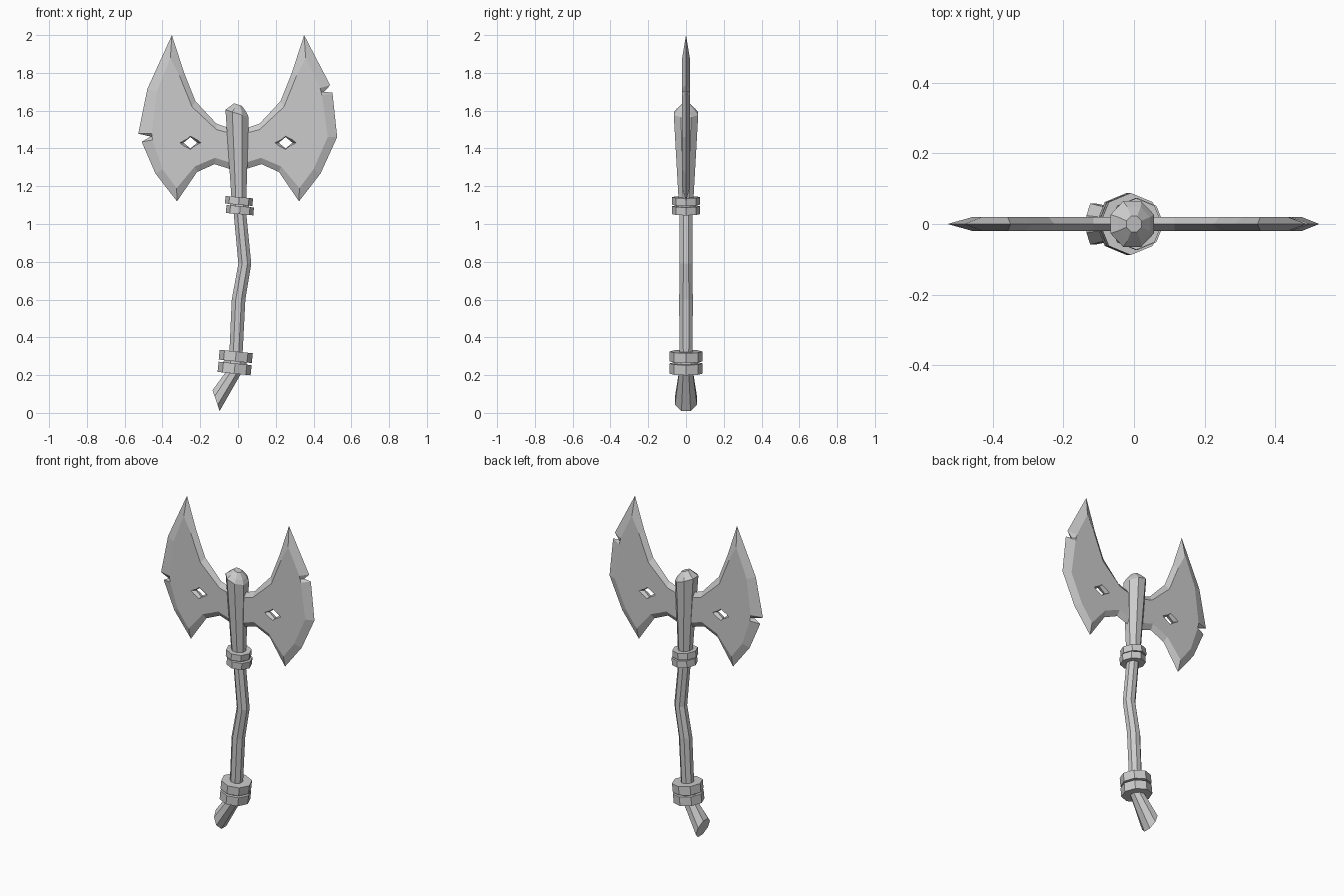
import bpy, bmesh
from math import cos, sin, pi, radians

if "Cube" in bpy.data.objects:
    bpy.data.objects.remove(bpy.data.objects["Cube"])


def make_object(name, bm):
    bmesh.ops.recalc_face_normals(bm, faces=bm.faces)
    mesh = bpy.data.meshes.new(name)
    bm.to_mesh(mesh)
    bm.free()
    obj = bpy.data.objects.new(name, mesh)
    bpy.context.collection.objects.link(obj)
    return obj


def loft(name, sections, turn=pi / 8, sides=8):
    """Octagonal tube; each section is (x, z, radius, tilt in degrees)."""
    bm = bmesh.new()
    rings = []
    for x, z, r, tilt in sections:
        t = radians(tilt)
        ring = []
        for i in range(sides):
            a = turn + 2 * pi * i / sides
            u = r * cos(a)
            ring.append(bm.verts.new((x + u * cos(t), r * sin(a), z - u * sin(t))))
        rings.append(ring)
    for lo, hi in zip(rings, rings[1:]):
        for i in range(sides):
            j = (i + 1) % sides
            bm.faces.new((lo[i], lo[j], hi[j], hi[i]))
    bm.faces.new(rings[0])
    bm.faces.new(rings[-1])
    return make_object(name, bm)


def diamond_cutter(name, cx, cz):
    """Diamond hole that narrows towards the middle of the blade."""
    bm = bmesh.new()
    rings = []
    for y, w, h in ((-0.04, 0.075, 0.04), (0, 0.036, 0.03), (0.04, 0.075, 0.04)):
        rings.append([bm.verts.new((cx + dx * w, y, cz + dz * h))
                      for dx, dz in ((1, 0), (0, 1), (-1, 0), (0, -1))])
    for lo, hi in zip(rings, rings[1:]):
        for i in range(4):
            j = (i + 1) % 4
            bm.faces.new((lo[i], lo[j], hi[j], hi[i]))
    bm.faces.new(rings[0])
    bm.faces.new(rings[-1])
    obj = make_object(name, bm)
    obj.hide_render = True
    obj.hide_set(True)
    return obj


def blade(name, side, profile):
    """Profile rows: sharp edge x, z and matching flat-face corner x, z."""
    bm = bmesh.new()
    edge = [bm.verts.new((side * p[0], 0, p[1])) for p in profile]
    n = len(profile)
    for y in (-0.02, 0.02):
        flat = [bm.verts.new((side * p[2], y, p[3])) for p in profile]
        bm.faces.new(flat)
        for i in range(n):
            j = (i + 1) % n
            bm.faces.new((edge[i], edge[j], flat[j], flat[i]))
    obj = make_object(name, bm)
    cut = obj.modifiers.new("diamond hole", 'BOOLEAN')
    cut.operation = 'DIFFERENCE'
    cut.solver = 'EXACT'
    cut.object = diamond_cutter(name + "_hole_cutter", side * 0.252, 1.43)
    return obj


# Twin blades: shared outline, each with its own chipped cutting edge
upper = [(0, 1.50, 0, 1.475), (0.04, 1.505, 0.04, 1.48), (0.115, 1.532, 0.115, 1.50),
         (0.225, 1.65, 0.243, 1.62), (0.285, 1.80, 0.31, 1.785), (0.35, 2.0, 0.358, 1.88)]
lower = [(0.437, 1.267, 0.40, 1.29), (0.323, 1.12, 0.325, 1.19),
         (0.217, 1.275, 0.228, 1.305), (0.124, 1.317, 0.122, 1.35),
         (0.04, 1.29, 0.04, 1.325), (0, 1.28, 0, 1.315)]
right_chip = [(0.488, 1.735, 0.435, 1.72), (0.456, 1.70, 0.44, 1.70),
              (0.50, 1.695, 0.445, 1.68), (0.525, 1.46, 0.475, 1.46)]
left_chip = [(0.48, 1.715, 0.43, 1.70), (0.528, 1.478, 0.457, 1.48),
             (0.462, 1.463, 0.455, 1.463), (0.51, 1.435, 0.452, 1.445)]
blade("right_blade", 1, upper + right_chip + lower)
blade("left_blade", -1, upper + left_chip + lower)

# Crooked haft with a flared, slanted butt
loft("haft", [(-0.116, 0.065, 0.063, 71), (-0.022, 0.215, 0.040, 20),
              (-0.010, 0.33, 0.038, 5), (0.003, 0.60, 0.039, 0),
              (0.036, 0.79, 0.037, 0), (0.010, 1.06, 0.036, 0),
              (0.005, 1.14, 0.036, 0)])

# Flaring head socket with a low pointed cap
loft("head_socket", [(0.005, 1.12, 0.042, 3), (-0.005, 1.585, 0.070, 18),
                     (0.000, 1.605, 0.052, 18), (0.000, 1.632, 0.024, 18)])

# Binding collars: two pairs
for name, x, z, r, half, tilt in (("upper_collar_top", 0.005, 1.122, 0.073, 0.020, 5),
                                  ("upper_collar_bottom", 0.010, 1.073, 0.073, 0.021, 5),
                                  ("lower_collar_top", -0.012, 0.299, 0.088, 0.026, 6),
                                  ("lower_collar_bottom", -0.018, 0.235, 0.088, 0.027, 6)):
    s = half * sin(radians(tilt))
    loft(name, [(x - s, z - half, r, tilt), (x + s, z + half, r, tilt)], turn=0)

# Cord cores filling the gaps between the paired collars
loft("upper_binding", [(0.009, 1.07, 0.055, 5), (0.006, 1.12, 0.055, 5)])
loft("lower_binding", [(-0.017, 0.24, 0.066, 6), (-0.013, 0.29, 0.066, 6)])
